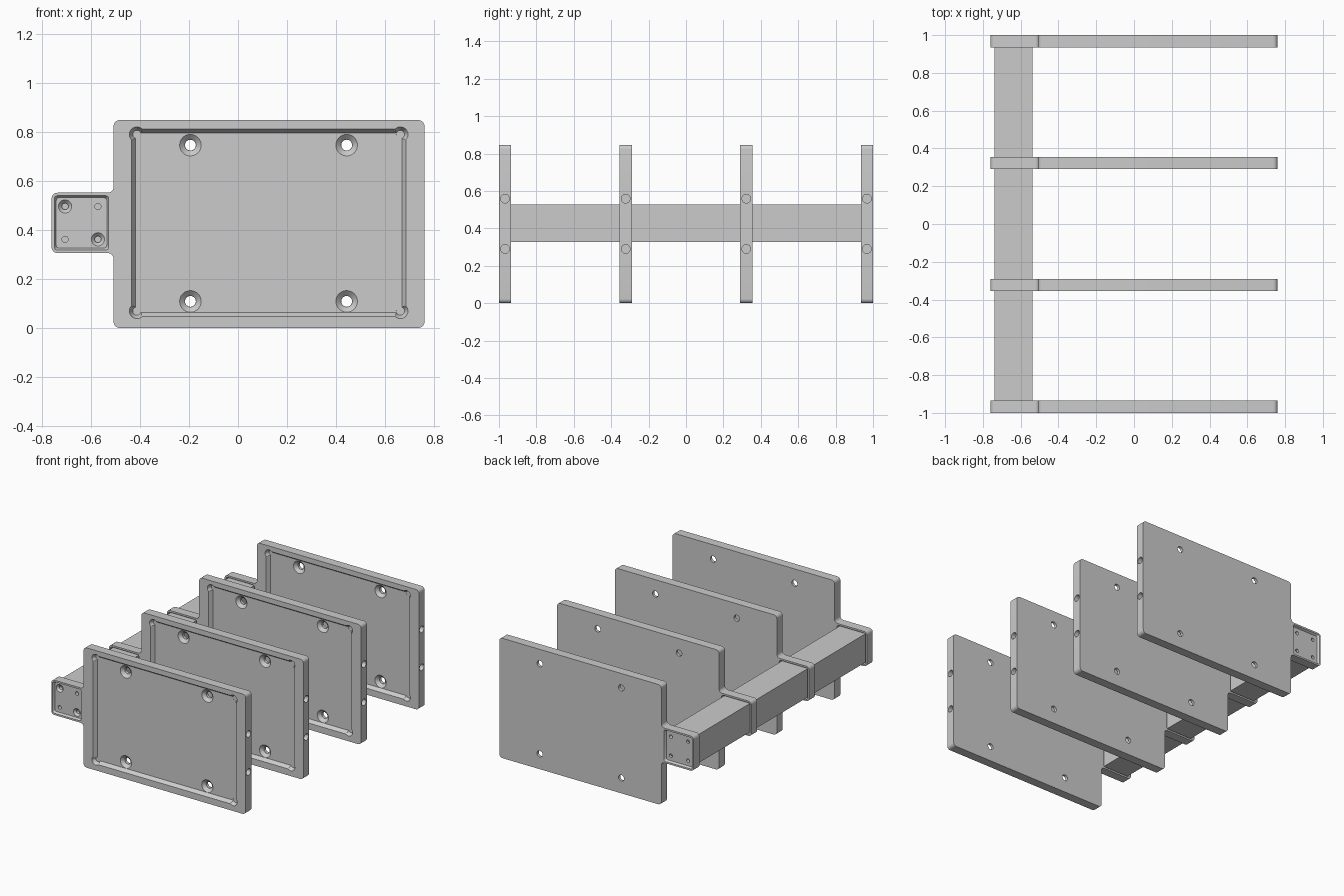
import bpy, bmesh
from math import sin, cos, pi
from mathutils import Vector

if "Cube" in bpy.data.objects:
    bpy.data.objects.remove(bpy.data.objects["Cube"])

T = 0.065            # plate thickness
F, B = -T / 2, T / 2  # local front and back faces
PITCH = 0.645
TAB_X, TAB_Z = -0.638, 0.428


def loft(name, loop0, d0, loop1, d1, axis='y'):
    """Solid between two matching 2D loops placed at depths d0 and d1."""
    bm = bmesh.new()
    def put(p, d):
        return bm.verts.new((p[0], d, p[1]) if axis == 'y' else (d, p[0], p[1]))
    a = [put(p, d0) for p in loop0]
    b = [put(p, d1) for p in loop1]
    n = len(a)
    bm.faces.new(a)
    bm.faces.new(b[::-1])
    for i in range(n):
        bm.faces.new((a[i], b[i], b[(i + 1) % n], a[(i + 1) % n]))
    bmesh.ops.recalc_face_normals(bm, faces=bm.faces)
    me = bpy.data.meshes.new(name)
    bm.to_mesh(me)
    bm.free()
    ob = bpy.data.objects.new(name, me)
    bpy.context.collection.objects.link(ob)
    return ob


def circle(x, z, r, n=32):
    return [(x + r * cos(2 * pi * i / n), z + r * sin(2 * pi * i / n)) for i in range(n)]


def rounded(pts, r, seg=6):
    """Round every right-angled corner, inside or outside."""
    out = []
    pts = [Vector(p) for p in pts]
    for i, p in enumerate(pts):
        u = (pts[i - 1] - p).normalized()
        v = (pts[(i + 1) % len(pts)] - p).normalized()
        c = p + r * (u + v)
        for k in range(seg + 1):
            t = pi / 2 * k / seg
            out.append(tuple(c - r * (v * cos(t) + u * sin(t))))
    return out


def rect(x, z, hx, hz):
    return [(x - hx, z - hz), (x + hx, z - hz), (x + hx, z + hz), (x - hx, z + hz)]


def cut(ob, cutter):
    m = ob.modifiers.new('cut', 'BOOLEAN')
    m.operation, m.solver, m.object = 'DIFFERENCE', 'EXACT', cutter
    bpy.context.view_layer.objects.active = ob
    bpy.ops.object.modifier_apply(modifier=m.name)
    bpy.data.objects.remove(cutter)


def taper(make, y0, y1, s0, s1, over):
    """Tapered cutter from size s0 at y0 to s1 at y1, extended past y0 by over."""
    k = over / abs(y1 - y0)
    return loft('cutter', make(s0 + (s0 - s1) * k), y0 - (y1 - y0) * k, make(s1), y1)


# Plate with a small tab on the left
outline = rounded([(-0.507, 0), (0.76, 0), (0.76, 0.847), (-0.507, 0.847),
                   (-0.507, 0.551), (-0.76, 0.551), (-0.76, 0.305), (-0.507, 0.305)], 0.024)
plate = loft('plate_1', outline, F, outline, B)

# Large front pocket with relieved corners
D = 0.025
cx, cz, hx, hz = 0.125, 0.4285, 0.543, 0.366
cut(plate, taper(lambda s: rect(cx, cz, hx + s, hz + s), F, F + D, 0.017, 0.0, 0.01))
for sx in (-1, 1):
    for sz in (-1, 1):
        x, z = cx + sx * (hx - 0.006), cz + sz * (hz - 0.006)
        cut(plate, taper(lambda s: circle(x, z, s, 24), F, F + D + 0.0002, 0.031, 0.017, 0.01))

# Countersunk plate holes
for x in (-0.194, 0.443):
    for z in (0.108, 0.745):
        cut(plate, taper(lambda s: circle(x, z, s), F + D, F + D + 0.02, 0.044, 0.023, 0.002))
        cut(plate, loft('cutter', circle(x, z, 0.022), -0.1, circle(x, z, 0.022), 0.1))

# Tab pockets front and back
TD = 0.016
for y, s in ((F, 1), (B, -1)):
    cut(plate, taper(lambda h: rounded(rect(TAB_X, TAB_Z, h, h), 0.012, 4),
                     y, y + s * TD, 0.111, 0.103, 0.01))

# Tab holes, two of them countersunk
for sx in (-1, 1):
    for sz in (-1, 1):
        x, z = TAB_X + sx * 0.067, TAB_Z + sz * 0.067
        if sx != sz:
            cut(plate, taper(lambda s: circle(x, z, s, 24), F + TD, F + TD + 0.014,
                             0.027, 0.0135, 0.002))
        cut(plate, loft('cutter', circle(x, z, 0.0125, 24), -0.1, circle(x, z, 0.0125, 24), 0.1))

# Blind holes in the right edge
for z in (0.29, 0.559):
    c = circle(0, z, 0.0235, 24)
    cut(plate, loft('cutter', c, 0.71, c, 0.8, 'x'))

bpy.ops.object.select_all(action='DESELECT')
plate.select_set(True)
bpy.context.view_layer.objects.active = plate
bpy.ops.object.shade_smooth_by_angle(angle=0.5)

# Row of four plates
plate.location.y = -1.5 * PITCH
for i in range(1, 4):
    ob = plate.copy()
    ob.name = f'plate_{i + 1}'
    ob.location.y = (i - 1.5) * PITCH
    bpy.context.collection.objects.link(ob)

# Square beams seated in the tab pockets
for i in range(3):
    y = (i - 1) * PITCH
    h = PITCH / 2 - T / 2 + TD
    sq = rect(TAB_X, TAB_Z, 0.101, 0.101)
    loft(f'beam_{i + 1}', sq, y - h, sq, y + h)
